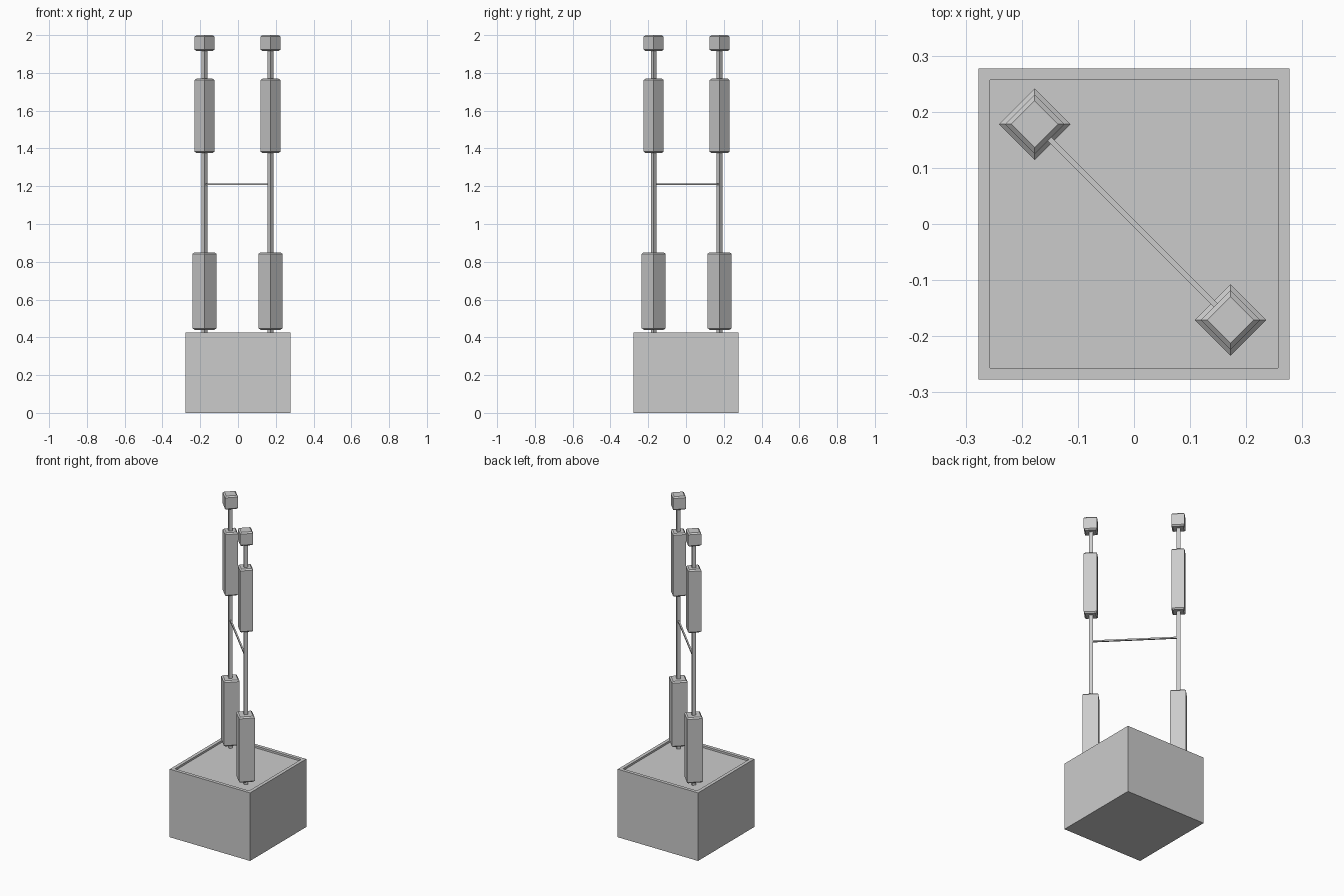
import bpy
import bmesh
from math import pi
from mathutils import Matrix, Vector

cube = bpy.data.objects.get("Cube")
if cube:
    bpy.data.objects.remove(cube, do_unlink=True)

grey = bpy.data.materials.new("plain grey")
grey.use_nodes = True
colour = (0.6, 0.6, 0.6, 1)
grey.diffuse_color = colour
grey.node_tree.nodes["Principled BSDF"].inputs["Base Color"].default_value = colour


def add_object(name, bm):
    mesh = bpy.data.meshes.new(name)
    bm.to_mesh(mesh)
    bm.free()
    mesh.materials.append(grey)
    obj = bpy.data.objects.new(name, mesh)
    bpy.context.collection.objects.link(obj)
    return obj


def box(name, size, centre, turn=0.0, chamfer=0.0):
    """Box turned about z, with its top and bottom rims optionally chamfered."""
    bm = bmesh.new()
    bmesh.ops.create_cube(bm, size=1, matrix=Matrix.Diagonal((*size, 1)))
    if chamfer:
        for sign in (-1, 1):
            cap = [f for f in bm.faces if f.normal.z * sign > 0.9]
            bmesh.ops.inset_region(bm, faces=cap, thickness=chamfer,
                                   use_even_offset=True)
            for f in cap:
                bmesh.ops.translate(bm, verts=f.verts, vec=(0, 0, sign * chamfer))
    bmesh.ops.transform(bm, verts=bm.verts,
                        matrix=Matrix.Translation(centre) @ Matrix.Rotation(turn, 4, "Z"))
    return add_object(name, bm)


def block(name, width, bottom, top, spot):
    """Diamond-set block on a post, chamfered at both ends."""
    chamfer = 0.008
    box(name, (width, width, top - bottom - 2 * chamfer),
        (*spot, (bottom + top) / 2), pi / 4, chamfer)


# Base box with a shallow recessed top panel
BASE_TOP, RECESS = 0.425, 0.012
bm = bmesh.new()
bmesh.ops.create_cube(bm, size=1, matrix=Matrix.Translation((0, 0, BASE_TOP / 2))
                      @ Matrix.Diagonal((0.555, 0.555, BASE_TOP, 1)))
panel = [f for f in bm.faces if f.normal.z > 0.9]
for depth, thickness in ((0, 0.03), (-RECESS, 0)):
    if thickness:
        bmesh.ops.inset_region(bm, faces=panel, thickness=thickness)
    else:
        grown = bmesh.ops.extrude_face_region(bm, geom=panel)["geom"]
        verts = [v for v in grown if isinstance(v, bmesh.types.BMVert)]
        bmesh.ops.translate(bm, verts=verts, vec=(0, 0, depth))
        bmesh.ops.delete(bm, geom=panel, context="FACES")
bmesh.ops.recalc_face_normals(bm, faces=bm.faces)
add_object("base_box", bm)

# Two diagonal posts, each a square rod carrying three blocks
posts = {"right": (-0.177, 0.178), "left": (0.172, -0.171)}
for side, spot in posts.items():
    floor = BASE_TOP - RECESS
    box(f"{side}_rod", (0.022, 0.022, 1.95 - floor),
        (*spot, (1.95 + floor) / 2), pi / 4)
    block(f"{side}_lower_block", 0.09, 0.44, 0.85, spot)
    block(f"{side}_upper_block", 0.075, 1.375, 1.77, spot)
    block(f"{side}_top_cap", 0.075, 1.915, 2.0, spot)

# Thin crossbar joining the rods
a, b = (Vector((*spot, 1.21)) for spot in posts.values())
box("crossbar", ((b - a).length, 0.009, 0.009), (a + b) / 2, -pi / 4)
